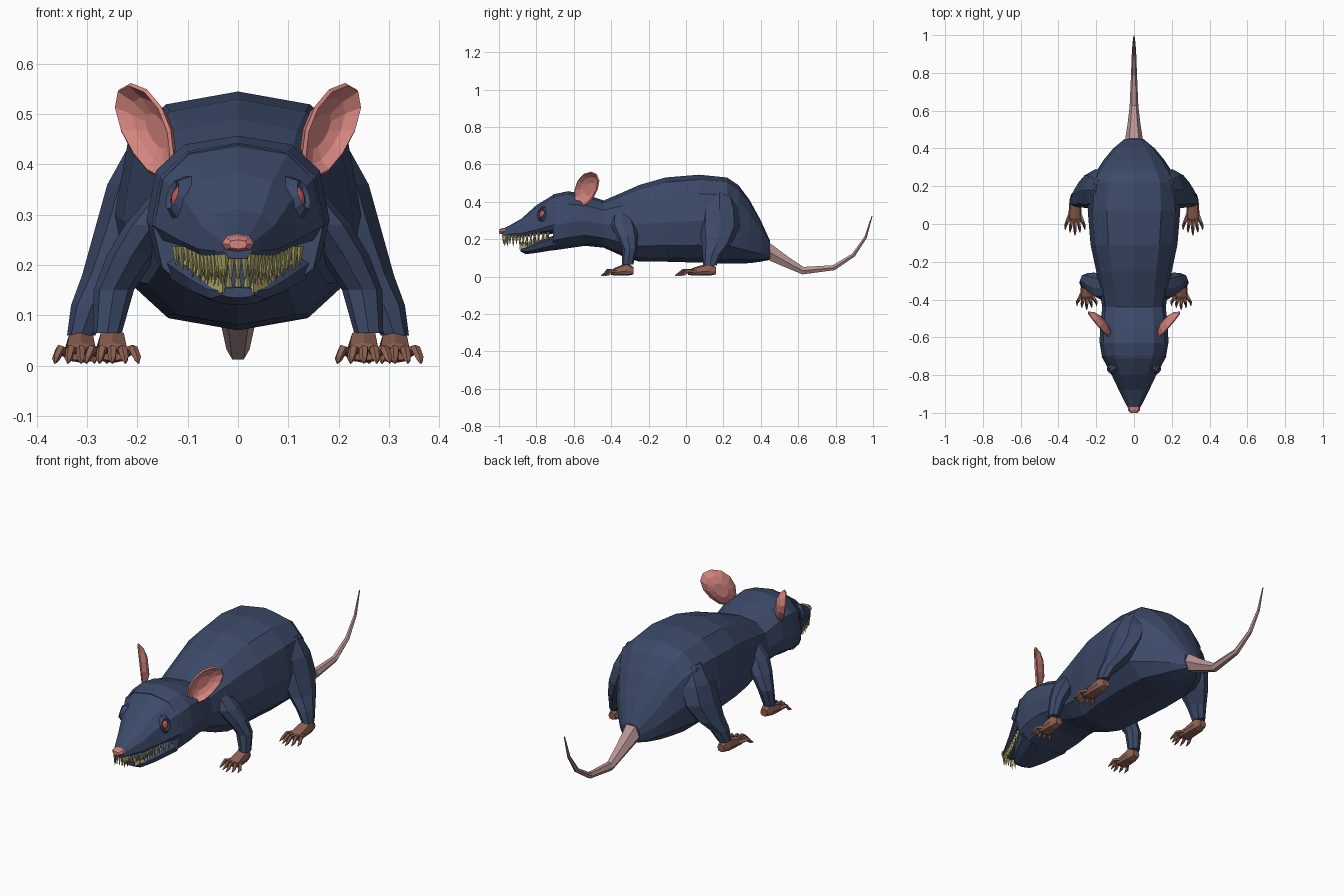
import bpy, bmesh, math
from mathutils import Vector, Matrix

cube = bpy.data.objects.get("Cube")
if cube:
    bpy.data.objects.remove(cube, do_unlink=True)


def material(name, rgb):
    m = bpy.data.materials.new(name)
    m.use_nodes = True
    m.diffuse_color = (*rgb, 1)
    bsdf = m.node_tree.nodes["Principled BSDF"]
    bsdf.inputs["Base Color"].default_value = (*rgb, 1)
    bsdf.inputs["Roughness"].default_value = 0.8
    return m


FUR = material("navy fur", (0.045, 0.068, 0.14))
PINK = material("ear pink", (0.66, 0.23, 0.21))
TAIL = material("tail skin", (0.48, 0.3, 0.3))
PAW = material("paw brown", (0.27, 0.12, 0.085))
TOOTH = material("tooth yellow", (0.42, 0.38, 0.14))
RED = material("eye red", (0.55, 0.09, 0.08))


def finish(name, bm, mat):
    bmesh.ops.recalc_face_normals(bm, faces=bm.faces)
    mesh = bpy.data.meshes.new(name)
    bm.to_mesh(mesh)
    bm.free()
    mesh.materials.append(mat)
    ob = bpy.data.objects.new(name, mesh)
    bpy.context.collection.objects.link(ob)
    return ob


def add_loft(bm, rings):
    rows = [[bm.verts.new(p) for p in ring] for ring in rings]
    n = len(rows[0])
    for a, b in zip(rows, rows[1:]):
        for i in range(n):
            j = (i + 1) % n
            bm.faces.new((a[i], a[j], b[j], b[i]))
    bm.faces.new(rows[0])
    bm.faces.new(rows[-1])


def loft(name, rings, mat):
    bm = bmesh.new()
    add_loft(bm, rings)
    return finish(name, bm, mat)


def section(y, top, bottom, w, mid, cx=0, n=12, p=2.6):
    """Rounded upright cross-section, widest at height mid."""
    pts = []
    for i in range(n):
        a = 2 * math.pi * i / n
        c, s = math.cos(a), math.sin(a)
        h = top - mid if s > 0 else mid - bottom
        pts.append((cx + math.copysign(abs(c) ** (2 / p), c) * w, y,
                    mid + math.copysign(abs(s) ** (2 / p), s) * h))
    return pts


def slab(x, y, z, rx, ry, n=8):
    """Level oval cross-section for legs."""
    return [(x + rx * math.cos(2 * math.pi * i / n),
             y + ry * math.sin(2 * math.pi * i / n), z) for i in range(n)]


def tube(path, n=6):
    """Rings of given radius around a path of (point, radius)."""
    pts = [Vector(p) for p, r in path]
    rings = []
    for i, (p, r) in enumerate(path):
        t = (pts[min(i + 1, len(pts) - 1)] - pts[max(i - 1, 0)]).normalized()
        side = t.cross(Vector((0, 0, 1))).normalized()
        up = side.cross(t)
        rings.append([pts[i] + r * (side * math.cos(2 * math.pi * k / n)
                                    + up * math.sin(2 * math.pi * k / n))
                      for k in range(n)])
    return rings


# Body with neck and back of the head: y, top, bottom, half width, widest height
BODY = [(.45, .19, .09, .05, .14), (.4, .3, .08, .11, .18),
        (.34, .41, .072, .16, .23), (.28, .49, .07, .2, .27),
        (.22, .53, .07, .235, .3), (.07, .545, .075, .245, .3),
        (-.11, .53, .08, .23, .29), (-.25, .49, .08, .2, .28),
        (-.34, .45, .11, .185, .28), (-.44, .407, .155, .168, .28),
        (-.54, .44, .165, .18, .3), (-.63, .457, .152, .182, .29),
        (-.71, .44, .14, .168, .27)]
loft("body", [section(*r) for r in BODY], FUR)

# Snout and lower jaw, split by the open mouth
SNOUT = [(-.7, .443, .23, .172, .28), (-.8, .382, .225, .118, .25),
         (-.88, .31, .21, .08, .232), (-.95, .27, .21, .045, .228),
         (-.98, .255, .212, .028, .228)]
JAW = [(-.69, .225, .145, .15, .21), (-.8, .188, .127, .1, .175),
       (-.855, .162, .12, .062, .152), (-.885, .155, .135, .035, .148)]
loft("snout", [section(*r) for r in SNOUT], FUR)
loft("lower_jaw", [section(*r) for r in JAW], FUR)
NOSE = [(-.95, .264, .23, .03, .246), (-.985, .258, .227, .032, .242),
        (-1, .25, .232, .018, .241)]
loft("nose", [section(*r, n=8) for r in NOSE], PINK)


# Teeth along both lips
def teeth(name, rings, upper, count):
    bm = bmesh.new()
    for a, b in zip(rings, rings[1:]):
        for k in range(count):
            f = (k + 0.5) / count
            y, top, bottom, w, mid = (u + (v - u) * f for u, v in zip(a, b))
            if y > -.735:
                continue
            size = 0.036 if k % 2 else 0.048
            base, tip = (bottom + .01, bottom - size) if upper else (top - .01, top + size * .7)
            for s in (-1, 1):
                x = s * w * 0.82
                add_loft(bm, [slab(x, y, base, .007, .009, 4),
                              slab(x * .97, y, tip, .001, .001, 4)])
    # Front teeth
    y, top, bottom, w, mid = rings[-1]
    for i in (-1, 0, 1):
        base, tip = (bottom + .01, bottom - .04) if upper else (top - .01, top + .035)
        add_loft(bm, [slab(i * w * .5, y + .01, base, .008, .007, 4),
                      slab(i * w * .5, y + .01, tip, .002, .002, 4)])
    finish(name, bm, TOOTH)


teeth("upper_teeth", SNOUT, True, 4)
teeth("lower_teeth", JAW, False, 5)

# Tail
TAIL_PATH = [(.43, .14, .05), (.53, .082, .034), (.625, .032, .023),
             (.79, .048, .016), (.895, .115, .012), (.96, .21, .008),
             (.995, .325, .003)]
loft("tail", tube([((0, y, z), r) for y, z, r in TAIL_PATH]), TAIL)


# Ears: cupped ovals opening forwards and outwards
def ear(side, s):
    wide = Vector((.62 * s, .78, 0))
    long = Vector((.3 * s, .25, .92))
    deep = Vector((-.78 * s, .62, 0))
    centre = Vector((.185 * s, -.535, .467))
    n = 12
    bm = bmesh.new()
    rows = []
    for scale, depth in ((1, 0), (.75, .022), (.4, .034)):
        row = []
        for i in range(n):
            a = 2 * math.pi * i / n
            w = .088 * math.cos(a) * (.87 + .13 * math.sin(a))
            row.append(bm.verts.new(centre + scale * (wide * w + long * .1 * math.sin(a))
                                    + deep * depth))
        rows.append(row)
    for a, b in zip(rows, rows[1:]):
        for i in range(n):
            j = (i + 1) % n
            bm.faces.new((a[i], a[j], b[j], b[i]))
    bm.faces.new(rows[-1])
    ob = finish(side + "_ear", bm, PINK)
    mod = ob.modifiers.new("thickness", "SOLIDIFY")
    mod.thickness = .008
    mod.offset = 0


# Eyes set in raised lids
def eye(side, s):
    normal = Vector((.8 * s, -.5, .3)).normalized()
    turn = normal.to_track_quat("Z", "Y").to_matrix().to_4x4()
    place = Matrix.Translation((.118 * s, -.768, .335)) @ turn
    bm = bmesh.new()
    bmesh.ops.create_uvsphere(bm, u_segments=8, v_segments=6, radius=.02,
                              matrix=place @ Matrix.Diagonal((.8, 1.1, .7, 1)))
    finish(side + "_eye", bm, RED)
    bm = bmesh.new()
    rows = []
    for i in range(10):
        a = 2 * math.pi * i / 10
        rows.append([bm.verts.new(place @ Vector((r * .8 * math.cos(a), r * 1.2 * math.sin(a), h)))
                     for r, h in ((.018, .008), (.025, .016), (.042, -.012))])
    for a, b in zip(rows, rows[1:] + rows[:1]):
        for k in range(2):
            bm.faces.new((a[k], a[k + 1], b[k + 1], b[k]))
    finish(side + "_eyelid", bm, FUR)


# Paws with five spread toes
def paw(name, cx, y, length, s):
    bm = bmesh.new()
    add_loft(bm, [section(y + .035, .05, .012, .02, .03, cx, 8),
                  section(y, .075, .005, .03, .03, cx, 8),
                  section(y - length * .5, .045, .006, .036, .022, cx, 8),
                  section(y - length * .62, .03, .01, .03, .02, cx, 8)])
    for i in range(-2, 3):
        reach = length * (1 - .08 * abs(i))
        start = y - length * (.52 - .06 * abs(i))
        bend = (start + y - reach) / 2
        add_loft(bm, tube([((cx + i * .013, start, .025), .011),
                           ((cx + i * .021, bend, .032), .01),
                           ((cx + i * .025, y - reach + .02, .014), .008),
                           ((cx + i * .026, y - reach, .005), .002)], 5))
    finish(name, bm, PAW)


FRONT_LEG = [(.12, -.34, .35, .045, .055), (.17, -.335, .28, .055, .068),
             (.21, -.315, .22, .05, .058), (.247, -.3, .15, .04, .04),
             (.26, -.312, .065, .029, .03)]
HIND_LEG = [(.14, .18, .45, .07, .07), (.175, .18, .36, .085, .105),
            (.205, .18, .27, .08, .11), (.25, .165, .18, .06, .08),
            (.29, .14, .12, .042, .052), (.312, .128, .06, .028, .036)]
for side, s in (("left", 1), ("right", -1)):
    ear(side, s)
    eye(side, s)
    for end, rings in (("front", FRONT_LEG), ("hind", HIND_LEG)):
        loft(f"{end}_{side}_leg", [slab(s * x, *rest) for x, *rest in rings], FUR)
    paw(f"front_{side}_paw", .25 * s, -.315, .14, s)
    paw(f"hind_{side}_paw", .312 * s, .125, .185, s)
